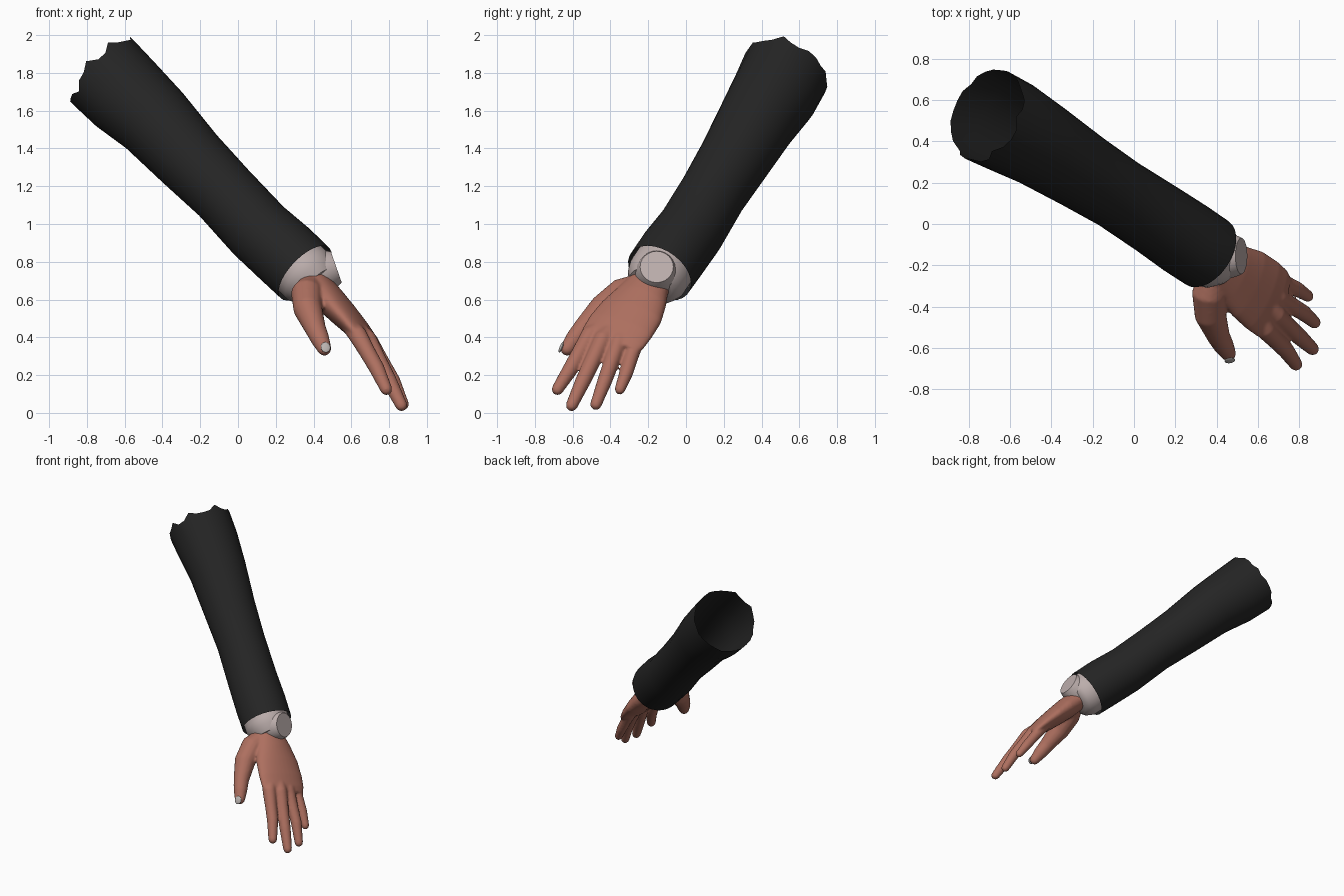
import bpy, bmesh, math, random
from mathutils import Vector as V

if "Cube" in bpy.data.objects:
    bpy.data.objects.remove(bpy.data.objects["Cube"])

random.seed(4)

def material(name, rgb):
    m = bpy.data.materials.new(name)
    m.diffuse_color = (*rgb, 1)
    m.use_nodes = True
    m.node_tree.nodes["Principled BSDF"].inputs["Base Color"].default_value = m.diffuse_color
    return m

BLACK = material("black cloth", (0.018, 0.018, 0.018))
WHITE = material("off white cuff", (0.50, 0.42, 0.41))
SKIN = material("skin", (0.42, 0.16, 0.115))
NAIL = material("nail", (0.50, 0.46, 0.44))

def finish(name, bm, mat, angle=50):
    bmesh.ops.recalc_face_normals(bm, faces=bm.faces)
    me = bpy.data.meshes.new(name)
    bm.to_mesh(me)
    bm.free()
    ob = bpy.data.objects.new(name, me)
    bpy.context.collection.objects.link(ob)
    me.materials.append(mat)
    bpy.ops.object.select_all(action='DESELECT')
    ob.select_set(True)
    bpy.context.view_layer.objects.active = ob
    bpy.ops.object.shade_smooth_by_angle(angle=math.radians(angle))
    return ob

def loft(bm, sections, side, n=24, caps=True):
    """Skin elliptical rings: (centre, half width along side, half thickness)."""
    rings = []
    for i, (c, w, t) in enumerate(sections):
        a = V(sections[max(i - 1, 0)][0])
        b = V(sections[min(i + 1, len(sections) - 1)][0])
        d = (b - a).normalized()
        s = (V(side) - d * d.dot(V(side))).normalized()
        u = d.cross(s)
        rings.append([bm.verts.new(V(c) + s * w * math.cos(k * math.tau / n)
                                   + u * t * math.sin(k * math.tau / n)) for k in range(n)])
    for r0, r1 in zip(rings, rings[1:]):
        for k in range(n):
            bm.faces.new((r0[k], r0[(k + 1) % n], r1[(k + 1) % n], r1[k]))
    if caps:
        bm.faces.new(rings[0][::-1])
        bm.faces.new(rings[-1])
    return rings

def limb(bm, points, side, n=16):
    """Tapered round limb with a rounded tip; points are (centre, radius)."""
    sec = [(c, r, r) for c, r in points]
    tip, r = V(points[-1][0]), points[-1][1]
    d = (tip - V(points[-2][0])).normalized()
    for a in (30, 55, 78):
        a = math.radians(a)
        sec.append((tip + d * r * math.sin(a), r * math.cos(a), r * math.cos(a)))
    loft(bm, sec, side, n)

# Sleeve: open tube with a torn upper rim
bm = bmesh.new()
sleeve = [((-.71, .525, 1.80), .235), ((-.60, .47, 1.69), .23), ((-.445, .38, 1.55), .21),
          ((-.25, .255, 1.34), .19), ((-.075, .145, 1.165), .178), ((.11, .025, .965), .182),
          ((.25, -.07, .84), .187), ((.355, -.14, .74), .185)]
rings = loft(bm, [(c, r, r) for c, r in sleeve], (0, 0, 1), 28, caps=False)
axis = V((-.65, .40, .65)).normalized()
for k, v in enumerate(rings[0]):
    v.co += axis * (random.choice((-.035, .0, .01, .035)) if k % 3 == 0 else random.uniform(-.008, .012))
finish("sleeve", bm, BLACK, 60)

# Shirt cuff: tapered band and the flat round end facing sideways
bm = bmesh.new()
loft(bm, [((.30, -.105, .79), .165, .165), ((.37, -.15, .725), .165, .165),
          ((.405, -.172, .70), .15, .15), ((.43, -.187, .675), .12, .12)], (0, 0, 1), 28)
finish("cuff", bm, WHITE)
bm = bmesh.new()
loft(bm, [((.39, -.155, .728), .125, .125), ((.46, -.155, .752), .11, .11),
          ((.50, -.155, .766), .098, .098), ((.52, -.155, .773), .088, .088)], (0, 1, 0), 24)
finish("cuff_end", bm, WHITE)

# Hand: palm, thumb and fingers fused into one smooth skin
SPREAD = (.37, .89, -.27)
bm = bmesh.new()
loft(bm, [((.36, -.145, .745), .10, .085), ((.42, -.20, .67), .118, .08),
          ((.48, -.24, .605), .148, .08), ((.55, -.29, .53), .178, .072),
          ((.62, -.345, .455), .187, .06), ((.67, -.385, .395), .183, .05),
          ((.70, -.405, .36), .165, .036)], SPREAD, 32)
fingers = [((.635, -.51, .41), (.735, -.61, .235), (.785, -.68, .125), .046),
           ((.685, -.44, .39), (.80, -.545, .17), (.865, -.605, .04), .046),
           ((.695, -.355, .38), (.82, -.43, .17), (.875, -.477, .045), .044),
           ((.685, -.265, .38), (.79, -.315, .215), (.843, -.35, .125), .041)]
for base, mid, tip, r in fingers:
    wrist = V(base).lerp(V((.50, -.26, .58)), .4)
    limb(bm, [(wrist, r * .95), (base, r * 1.08), (V(base).lerp(V(mid), .5), r * .95),
              (mid, r * .9), (tip, r * .7)], SPREAD)
limb(bm, [((.39, -.24, .67), .07), ((.365, -.335, .63), .085), ((.37, -.44, .55), .077),
          ((.41, -.545, .445), .056), ((.435, -.59, .39), .05), ((.457, -.628, .34), .038)], (1, 0, 0))
hand = finish("hand", bm, SKIN, 180)
remesh = hand.modifiers.new("fuse", 'REMESH')
remesh.mode = 'VOXEL'
remesh.voxel_size = .009
remesh.use_smooth_shade = True
smooth = hand.modifiers.new("soften", 'SMOOTH')
smooth.factor = .5
smooth.iterations = 5

# Thumb nail: small flattened plate
bm = bmesh.new()
bmesh.ops.create_uvsphere(bm, u_segments=16, v_segments=10, radius=1)
normal = V((.12, -.85, .35)).normalized()
turn = normal.to_track_quat('Z', 'Y')
for v in bm.verts:
    p = V((v.co.x * .026, v.co.y * .03, v.co.z * .008))
    v.co = turn @ p + V((.464, -.661, .347))
finish("thumb_nail", bm, NAIL, 180)
